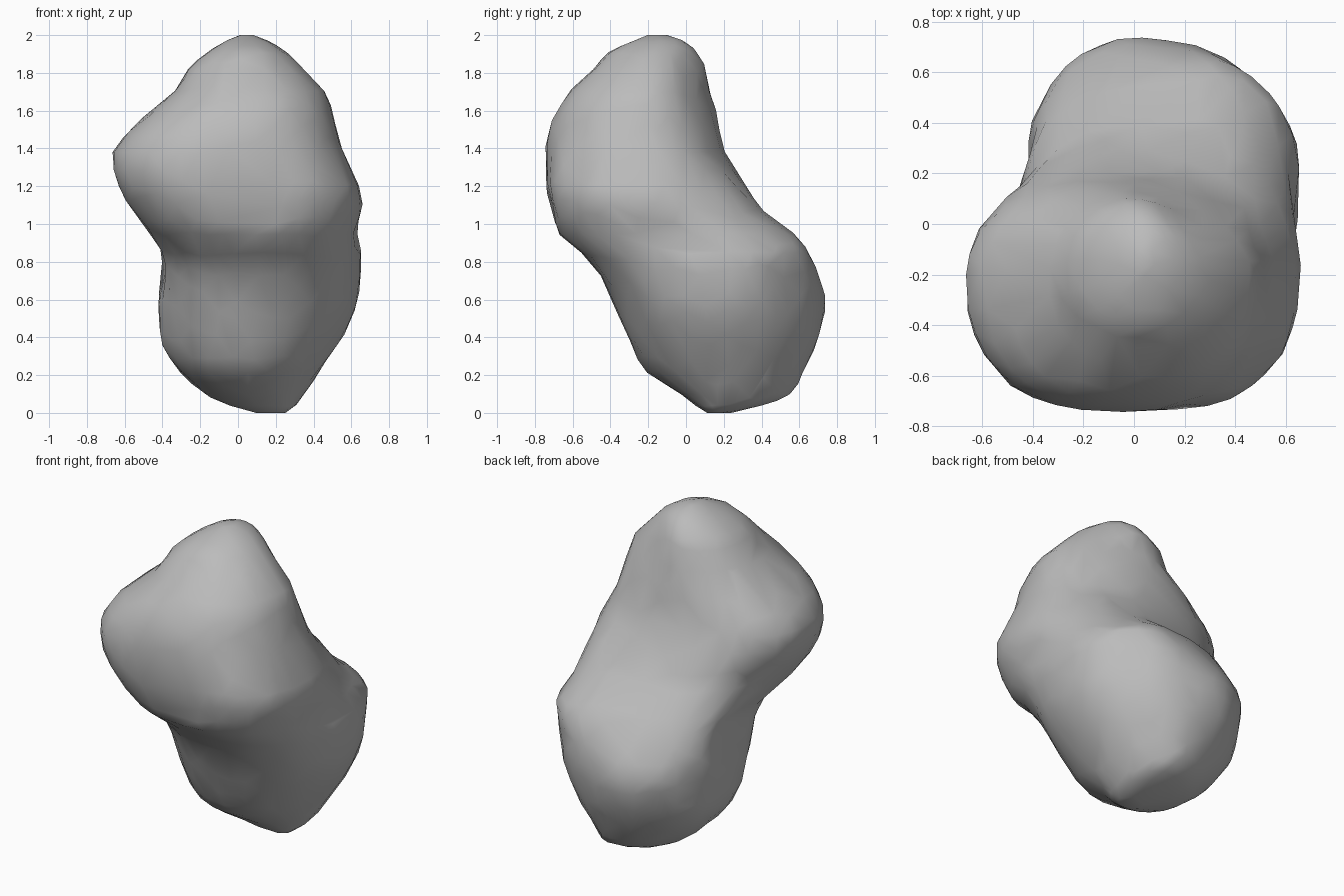
import bpy
import bmesh
import math
from mathutils import Vector, noise

cube = bpy.data.objects.get("Cube")
if cube:
    bpy.data.objects.remove(cube, do_unlink=True)

# Horizontal sections: height, right, left, front, back, x of back crest, y of widest point
SECTIONS = [
    (0.0, 0.1, 0.25, 0.11, 0.23, 0.18, 0.17),
    (0.04, -0.05, 0.31, 0.05, 0.41, 0.16, 0.2),
    (0.1, -0.17, 0.35, -0.03, 0.55, 0.13, 0.22),
    (0.22, -0.31, 0.43, -0.21, 0.62, 0.1, 0.22),
    (0.36, -0.4, 0.53, -0.29, 0.69, 0.06, 0.22),
    (0.5, -0.42, 0.6, -0.35, 0.73, 0.03, 0.22),
    (0.62, -0.43, 0.64, -0.4, 0.74, 0.03, 0.23),
    (0.74, -0.425, 0.655, -0.465, 0.7, 0.12, 0.24),
    (0.85, -0.43, 0.655, -0.56, 0.65, 0.28, 0.2),
    (0.95, -0.48, 0.625, -0.67, 0.57, 0.26, 0.02),
    (1.07, -0.56, 0.65, -0.71, 0.41, 0.2, -0.14),
    (1.2, -0.635, 0.64, -0.74, 0.32, 0.1, -0.2),
    (1.38, -0.66, 0.56, -0.74, 0.21, 0.02, -0.2),
    (1.55, -0.52, 0.51, -0.71, 0.17, 0.0, -0.22),
    (1.7, -0.34, 0.46, -0.62, 0.13, 0.02, -0.2),
    (1.82, -0.27, 0.355, -0.49, 0.11, 0.03, -0.18),
    (1.91, -0.16, 0.26, -0.41, 0.06, 0.04, -0.17),
    (1.97, -0.06, 0.16, -0.28, -0.01, 0.05, -0.15),
    (2.0, 0.01, 0.08, -0.2, -0.1, 0.05, -0.14),
]

# Hollows (positive depth) and lumps (negative): place, radius, depth
DENTS = [
    ((-0.42, 0.14, 0.78), 0.17, 0.035),
    ((-0.53, 0.04, 1.08), 0.17, 0.04),
    ((-0.42, -0.42, 0.9), 0.15, -0.03),
    ((0.38, 0.24, 1.1), 0.15, -0.03),
    ((0.52, 0.5, 0.68), 0.2, 0.025),
    ((0.26, 0.02, 1.8), 0.18, 0.045),
]
SEGMENTS = 36
STEPS = 2


def spline(a, b, c, d, t):
    """Smooth value between b and c."""
    return b + 0.5 * t * (c - a + t * (2 * a - 5 * b + 4 * c - d
                                       + t * (3 * (b - c) + d - a)))


def smooth_sections():
    last = len(SECTIONS) - 1
    for i in range(last):
        near = [SECTIONS[min(max(i + k, 0), last)] for k in (-1, 0, 1, 2)]
        for step in range(STEPS):
            yield [spline(*column, step / STEPS) for column in zip(*near)]
    yield SECTIONS[last]


def boxiness(c, s, z):
    """Squareness of the quarter that a direction falls in."""
    swell = math.exp(-((z - 1.1) / 0.45) ** 2)
    if s > 0:
        return 2.0 if c > 0 else 2.0 + 0.2 * swell
    return 2.0 + 0.8 * swell if c > 0 else 2.1 + 0.6 * swell


def ring_points(section):
    """Boxy oval whose four quarters have their own reach."""
    z, right, left, front, back, crest, cy = section
    for k in range(SEGMENTS):
        angle = math.tau * k / SEGMENTS
        c, s = math.cos(angle), math.sin(angle)
        power = 2 / boxiness(c, s, z)
        cx = crest if s > 0 else (left + right) / 2
        reach_x = left - cx if c > 0 else cx - right
        reach_y = back - cy if s > 0 else cy - front
        yield (cx + math.copysign(abs(c) ** power, c) * reach_x,
               cy + math.copysign(abs(s) ** power, s) * reach_y, z)


def build_body(bm):
    rings = [[bm.verts.new(p) for p in ring_points(s)] for s in smooth_sections()]
    for low, high in zip(rings, rings[1:]):
        for k in range(SEGMENTS):
            n = (k + 1) % SEGMENTS
            bm.faces.new((low[k], low[n], high[n], high[k]))
    bm.faces.new(reversed(rings[0]))
    bm.faces.new(rings[-1])
    bmesh.ops.triangulate(bm, faces=bm.faces)
    bm.normal_update()


def weather(bm):
    """Press in the hollows and roughen the sides."""
    normals = [Vector((v.normal.x, v.normal.y, 0)) for v in bm.verts]
    for v, normal in zip(bm.verts, normals):
        start = v.co.copy()
        push = 0.008 * noise.noise(start * 4.5) + 0.008 * noise.noise(start * 9)
        for place, radius, depth in DENTS:
            gap = (start - Vector(place)).length / radius
            push -= depth * math.exp(-gap * gap)
        v.co += normal * push


# Stone colour
stone = bpy.data.materials.new("grey_stone")
stone.use_nodes = True
grey = (0.5, 0.5, 0.5, 1)
stone.diffuse_color = grey
shader = next(n for n in stone.node_tree.nodes if n.type == 'BSDF_PRINCIPLED')
shader.inputs["Base Color"].default_value = grey

# Rock body
bm = bmesh.new()
build_body(bm)
weather(bm)
mesh = bpy.data.meshes.new("rock_body")
bm.to_mesh(mesh)
bm.free()
mesh.materials.append(stone)
rock = bpy.data.objects.new("rock_body", mesh)
bpy.context.collection.objects.link(rock)

# Irregular chipped facets
chips = rock.modifiers.new("chipped_facets", 'DECIMATE')
chips.ratio = 0.4

bpy.ops.object.select_all(action='DESELECT')
rock.select_set(True)
bpy.context.view_layer.objects.active = rock
bpy.ops.object.modifier_apply(modifier=chips.name)
bpy.ops.object.shade_smooth_by_angle(angle=math.radians(40))
